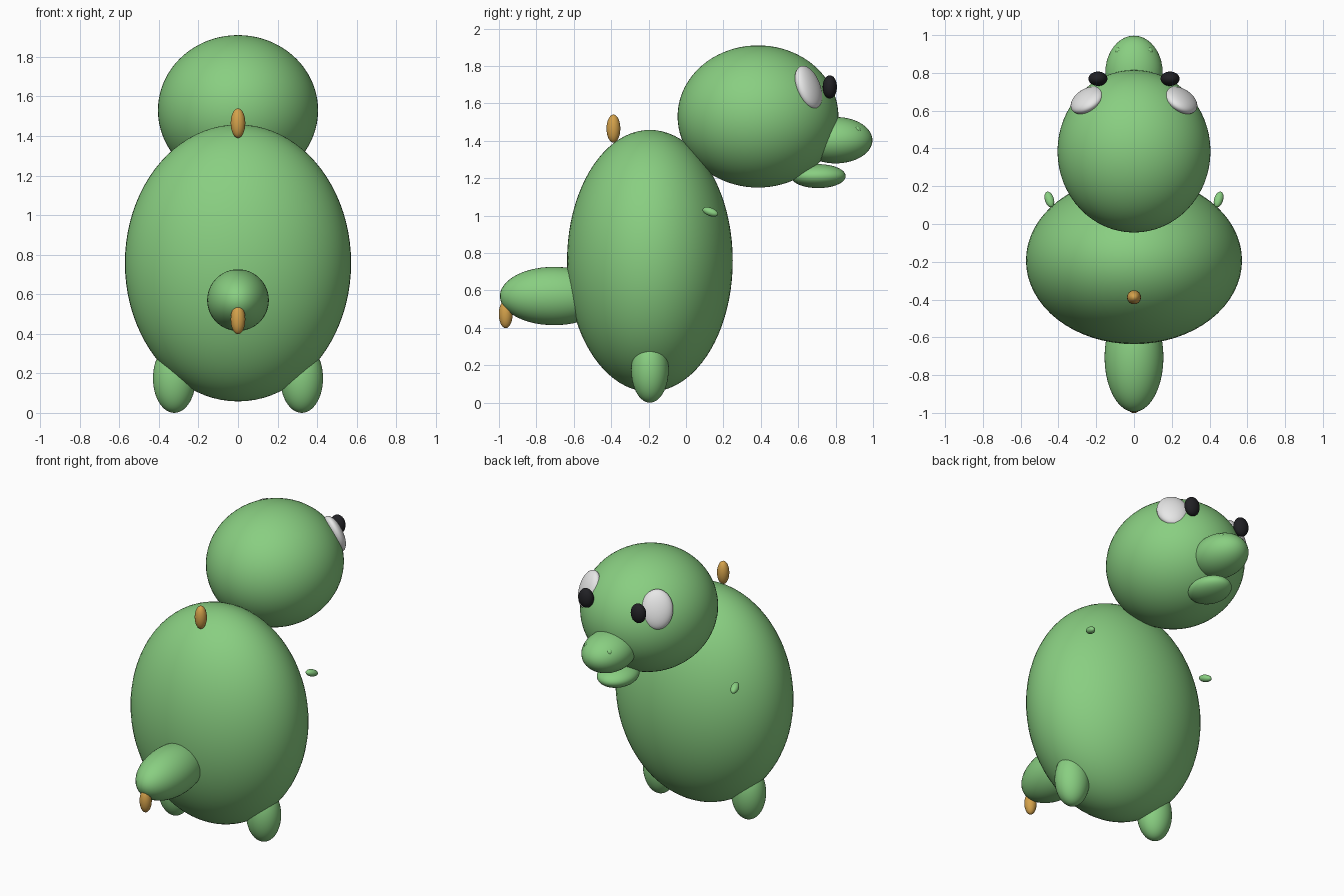
import bpy
from math import radians

if "Cube" in bpy.data.objects:
    bpy.data.objects.remove(bpy.data.objects["Cube"])


def material(name, rgb):
    m = bpy.data.materials.new(name)
    m.diffuse_color = (*rgb, 1)
    m.use_nodes = True
    m.node_tree.nodes["Principled BSDF"].inputs["Base Color"].default_value = m.diffuse_color
    return m


green = material("leaf_green", (0.25, 0.62, 0.22))
tan = material("spike_tan", (0.66, 0.36, 0.07))
white = material("eye_white", (0.82, 0.82, 0.82))
black = material("pupil_black", (0.015, 0.015, 0.018))


def blob(name, centre, radii, mat, rot=(0, 0, 0), seg=40):
    """Smooth ellipsoid with given half sizes and rotation in degrees."""
    bpy.ops.mesh.primitive_uv_sphere_add(segments=seg, ring_count=seg * 2 // 3, radius=1)
    o = bpy.context.object
    o.name = name
    o.scale = radii
    o.rotation_euler = [radians(a) for a in rot]
    o.location = centre
    o.data.materials.append(mat)
    bpy.ops.object.shade_smooth()
    return o


def pair(name, centre, radii, mat, rot=(0, 0, 0), seg=40):
    """The same ellipsoid on both sides, mirrored in x."""
    for side, s in (("right", 1), ("left", -1)):
        x, y, z = centre
        blob(f"{name}_{side}", (s * x, y, z), radii, mat,
             (rot[0], s * rot[1], s * rot[2]), seg)


# Body, head and tail (the head looks towards +y)
blob("body", (0, -0.193, 0.758), (0.572, 0.443, 0.70), green, seg=64)
blob("head", (0, 0.385, 1.53), (0.405, 0.43, 0.38), green, seg=64)
blob("tail", (0, -0.705, 0.57), (0.156, 0.29, 0.156), green)

# Snout, jaw and nostrils
blob("snout", (0, 0.80, 1.403), (0.152, 0.197, 0.124), green)
blob("jaw", (0, 0.707, 1.211), (0.118, 0.147, 0.064), green)
pair("nostril", (0.081, 0.915, 1.457), (0.02, 0.02, 0.02), green, seg=20)

# Eyes
pair("eye", (0.247, 0.655, 1.685), (0.097, 0.048, 0.122), white, (20, 0, -32))
pair("pupil", (0.191, 0.769, 1.688), (0.05, 0.038, 0.062), black)

# Legs and tiny arms
pair("leg", (0.322, -0.193, 0.175), (0.108, 0.10, 0.175), green)
pair("arm", (0.448, 0.13, 1.02), (0.024, 0.045, 0.022), green, (-20, 0, -17), 24)

# Spikes on the back and the tail tip
blob("back_spike", (0, -0.388, 1.465), (0.037, 0.037, 0.075), tan, seg=24)
blob("tail_spike", (0, -0.964, 0.473), (0.037, 0.037, 0.075), tan, seg=24)
